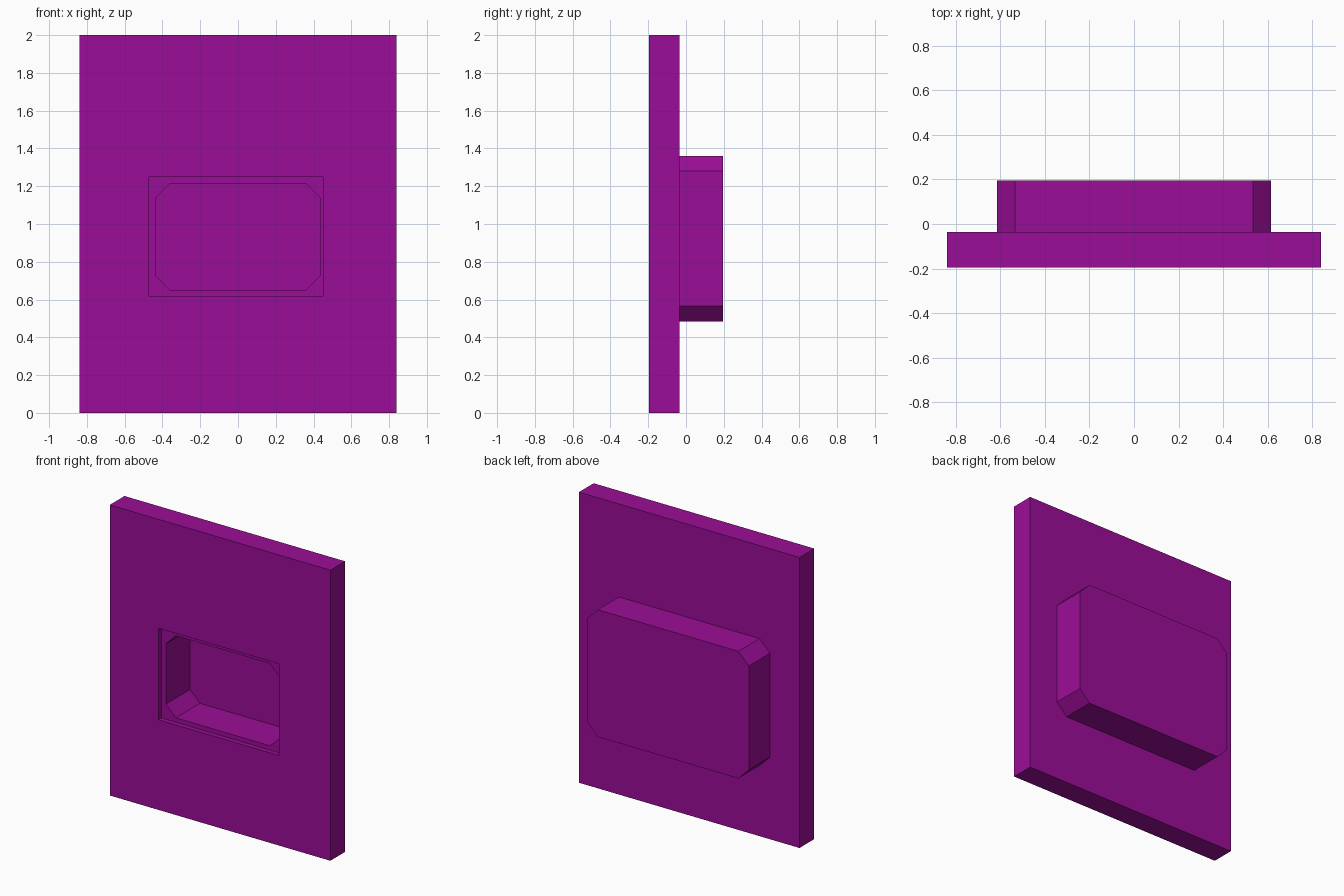
import bpy
import bmesh

cube = bpy.data.objects.get("Cube")
if cube:
    bpy.data.objects.remove(cube, do_unlink=True)

# Single purple paint
purple = bpy.data.materials.new("purple")
purple.use_nodes = True
color = (0.33, 0.004, 0.31, 1)
purple.diffuse_color = color
purple.node_tree.nodes["Principled BSDF"].inputs["Base Color"].default_value = color


def prism(name, x, y, z, chamfer=0):
    """Box given by (min, max) ranges, with optional chamfered corners in the xz plane."""
    (x0, x1), (y0, y1), (z0, z1), c = x, y, z, chamfer
    if c:
        outline = [(x0 + c, z0), (x1 - c, z0), (x1, z0 + c), (x1, z1 - c),
                   (x1 - c, z1), (x0 + c, z1), (x0, z1 - c), (x0, z0 + c)]
    else:
        outline = [(x0, z0), (x1, z0), (x1, z1), (x0, z1)]
    bm = bmesh.new()
    front = bm.faces.new([bm.verts.new((px, y0, pz)) for px, pz in outline])
    back = bmesh.ops.extrude_face_region(bm, geom=[front])["geom"]
    verts = [v for v in back if isinstance(v, bmesh.types.BMVert)]
    bmesh.ops.translate(bm, verts=verts, vec=(0, y1 - y0, 0))
    bmesh.ops.recalc_face_normals(bm, faces=bm.faces)
    mesh = bpy.data.meshes.new(name)
    bm.to_mesh(mesh)
    bm.free()
    mesh.materials.append(purple)
    obj = bpy.data.objects.new(name, mesh)
    bpy.context.collection.objects.link(obj)
    return obj


def combine(target, tool, operation):
    """Apply a boolean to the target and discard the tool."""
    mod = target.modifiers.new(operation.lower(), "BOOLEAN")
    mod.operation = operation
    mod.solver = "EXACT"
    mod.object = tool
    bpy.context.view_layer.objects.active = target
    bpy.ops.object.modifier_apply(modifier=mod.name)
    bpy.data.objects.remove(tool, do_unlink=True)


# Upright plate with the chamfered housing behind it
panel = prism("wall_panel", (-0.84, 0.84), (-0.195, -0.035), (0, 2))
housing = prism("housing", (-0.615, 0.615), (-0.1, 0.195), (0.485, 1.36), 0.08)
combine(panel, housing, "UNION")

# Shallow rectangular rebate, then the deep chamfered pocket
rebate = prism("rebate_cutter", (-0.47, 0.45), (-0.3, -0.162), (0.62, 1.25))
combine(panel, rebate, "DIFFERENCE")
pocket = prism("pocket_cutter", (-0.435, 0.433), (-0.25, 0.1), (0.65, 1.215), 0.075)
combine(panel, pocket, "DIFFERENCE")
